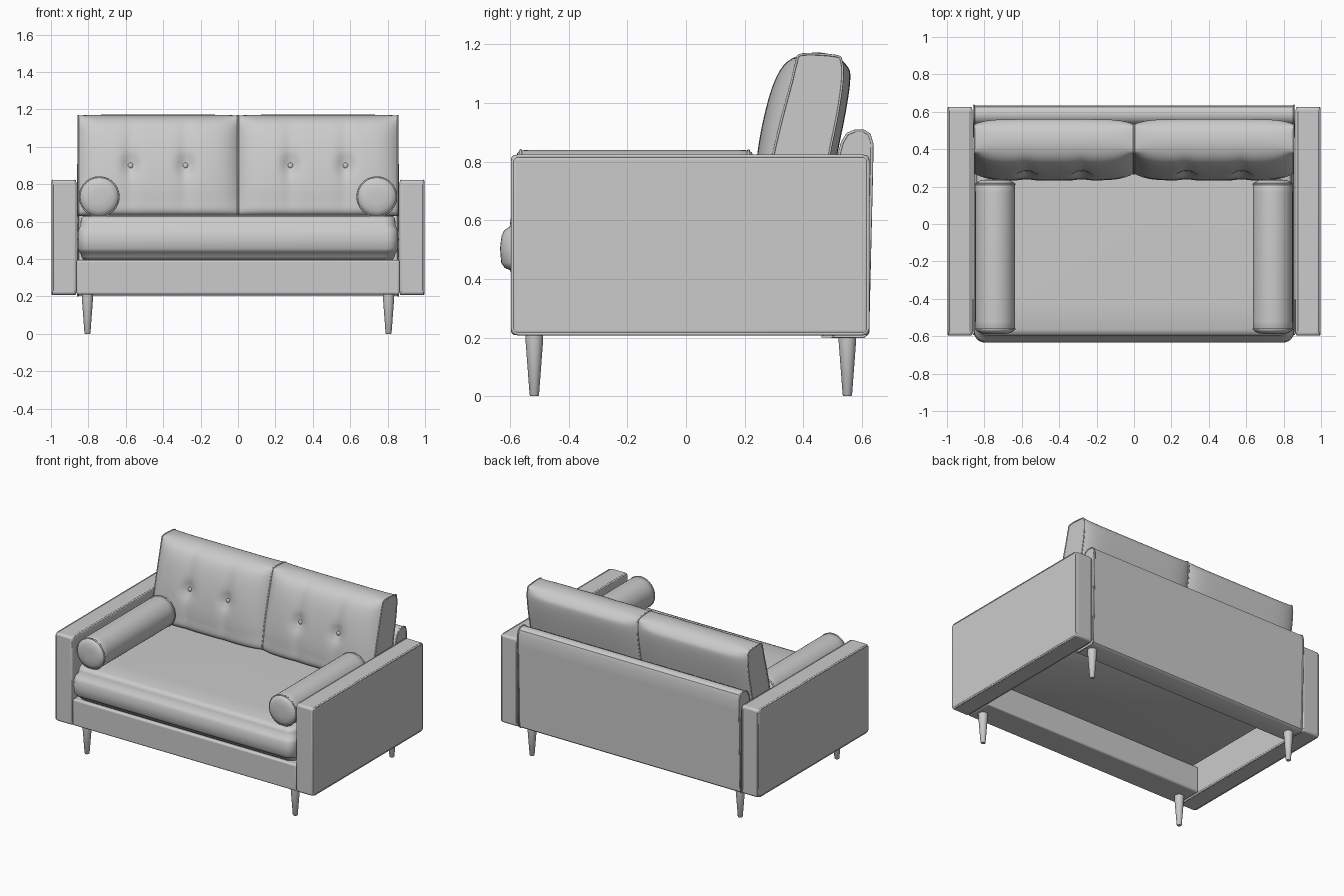
import bpy, bmesh, math
from mathutils import Vector

if "Cube" in bpy.data.objects:
    bpy.data.objects.remove(bpy.data.objects["Cube"])


def finish(obj, angle=40):
    bpy.ops.object.select_all(action='DESELECT')
    obj.select_set(True)
    bpy.context.view_layer.objects.active = obj
    bpy.ops.object.shade_smooth_by_angle(angle=math.radians(angle))
    return obj


def loft(name, rings, angle=40):
    """Skin closed rings of equal length and cap both ends."""
    bm = bmesh.new()
    vr = [[bm.verts.new(p) for p in ring] for ring in rings]
    n = len(vr[0])
    for a, b in zip(vr, vr[1:]):
        for i in range(n):
            j = (i + 1) % n
            bm.faces.new((a[i], a[j], b[j], b[i]))
    bm.faces.new(vr[0])
    bm.faces.new(vr[-1])
    bmesh.ops.recalc_face_normals(bm, faces=bm.faces[:])
    me = bpy.data.meshes.new(name)
    bm.to_mesh(me)
    bm.free()
    obj = bpy.data.objects.new(name, me)
    bpy.context.collection.objects.link(obj)
    return finish(obj, angle)


def box(name, x0, x1, y0, y1, z0, z1, bevel):
    ring = lambda z: [(x0, y0, z), (x1, y0, z), (x1, y1, z), (x0, y1, z)]
    obj = loft(name, [ring(z0), ring(z1)])
    mod = obj.modifiers.new("soft_edges", 'BEVEL')
    mod.width, mod.segments = bevel, 4
    return obj


def rrect(a0, a1, b0, b1, r, n=6):
    pts = []
    for k, (ca, cb) in enumerate([(a1 - r, b1 - r), (a0 + r, b1 - r), (a0 + r, b0 + r), (a1 - r, b0 + r)]):
        for i in range(n + 1):
            t = math.pi / 2 * (k + i / n)
            pts.append((ca + r * math.cos(t), cb + r * math.sin(t)))
    return pts


def circle(r, n=40):
    return [(r * math.cos(2 * math.pi * i / n), r * math.sin(2 * math.pi * i / n)) for i in range(n)]


def smooth_loop(pts, steps=4):
    """Closed Catmull-Rom resampling of a profile."""
    out, n = [], len(pts)
    P = [Vector(p) for p in pts]
    for i in range(n):
        a, b, c, d = P[i - 1], P[i], P[(i + 1) % n], P[(i + 2) % n]
        for s in range(steps):
            t = s / steps
            out.append(0.5 * (2 * b + (c - a) * t + (2 * a - 5 * b + 4 * c - d) * t * t
                              + (3 * b - a - 3 * c + d) * t ** 3))
    return out


def piping(name, pts, r=0.006):
    cu = bpy.data.curves.new(name, 'CURVE')
    cu.dimensions, cu.bevel_depth, cu.bevel_resolution = '3D', r, 2
    sp = cu.splines.new('POLY')
    sp.points.add(len(pts) - 1)
    for p, co in zip(sp.points, pts):
        p.co = (*co, 1)
    sp.use_cyclic_u = True
    bpy.context.collection.objects.link(bpy.data.objects.new(name, cu))


# Front rail of the open-bottomed base
box("front_rail", -0.864, 0.864, -0.595, -0.40, 0.21, 0.395, 0.012)

# Back panel, leaning slightly with a rounded top
back = [(0.465, 0.203), (0.605, 0.203), (0.62, 0.215), (0.633, 0.78), (0.634, 0.86), (0.625, 0.892),
        (0.605, 0.904), (0.575, 0.904), (0.55, 0.893), (0.533, 0.865), (0.515, 0.8)]
loft("back_panel", [[(x, y, z) for y, z in back] for x in (-0.858, 0.858)])

# Seat cushion: stacked rounded outlines with a bulging border
seat_layers = [(0.39, 0.1), (0.397, 0.06), (0.412, 0.042), (0.43, 0.034), (0.437, 0.016), (0.455, 0.004),
               (0.505, 0), (0.545, 0.005), (0.565, 0.014), (0.578, 0.033), (0.605, 0.036), (0.622, 0.046),
               (0.63, 0.07), (0.634, 0.2)]
rings = []
for z, d in seat_layers:
    dx = d * 0.45
    rings.append([(x, y, z) for x, y in rrect(-0.857 + dx, 0.857 - dx, -0.634 + d, 0.53, 0.06)])
loft("seat_cushion", rings, 60)

# Back cushions: full profile in the middle, slim boxed profile at the ends, button tufting
full = smooth_loop([(0.245, 0.64), (0.235, 0.72), (0.242, 0.82), (0.265, 0.95), (0.30, 1.07), (0.345, 1.14),
                    (0.42, 1.170), (0.50, 1.163), (0.55, 1.125), (0.56, 1.08), (0.545, 0.97), (0.515, 0.82),
                    (0.49, 0.68), (0.475, 0.632), (0.36, 0.628)])
slim = smooth_loop([(0.275, 0.64), (0.28, 0.72), (0.297, 0.82), (0.328, 0.95), (0.36, 1.07), (0.376, 1.135),
                    (0.395, 1.165), (0.51, 1.16), (0.53, 1.14), (0.533, 1.08), (0.518, 0.97), (0.488, 0.82),
                    (0.467, 0.68), (0.457, 0.632), (0.36, 0.628)])
BUTTON_X, BUTTON_Z = 0.147, 0.9
for side, sx in (("left", -1), ("right", 1)):
    cx, half = sx * 0.4275, 0.4265
    stations = [half * math.sin(math.pi / 2 * (i / 36 - 1)) for i in range(73)]
    rings = []
    for u in stations:
        w = abs(u / half) ** 7
        ring = []
        for f, e in zip(full, slim):
            p = f.lerp(e, w)
            mid = 0.4 + (p.y - 0.9) * 0.15      # leaning centre line
            y, z = p.x, max(p.y, 0.63)
            front = min(max((mid - y) / 0.1, 0), 1)
            for bx in (-BUTTON_X, BUTTON_X):
                du, dz = u - bx, z - BUTTON_Z
                y += front * 0.026 * math.exp(-(du * du + dz * dz) / 0.002)
                y += front * 0.014 * math.exp(-du * du / 0.0015 - dz * dz / 0.06)
            ring.append((cx + u, y, z))
        rings.append(ring)
    loft(side + "_back_cushion", rings, 45)
    # Seam piping round the cushion ends
    for k in (1, -2):
        piping(side + "_back_cushion_seam", rings[k], 0.004)
    for bx in (-BUTTON_X, BUTTON_X):
        bpy.ops.mesh.primitive_uv_sphere_add(segments=16, ring_count=8, radius=0.015,
                                             location=(cx + bx, 0.29, BUTTON_Z))
        b = bpy.context.object
        b.name = side + "_tuft_button"
        b.scale.y = 0.6
        finish(b, 60)

for side, sx in (("left", -1), ("right", 1)):
    # Arms with piped edges
    xs = sorted((sx * 0.864, sx * 0.997))
    box(side + "_arm", *xs, -0.597, 0.625, 0.208, 0.823, 0.016)
    for x in (0.872, 0.991):
        piping(side + "_arm_piping", [(sx * x, y, z) for y, z in rrect(-0.591, 0.62, 0.213, 0.818, 0.022)])

    # Back panel edge piping
    piping(side + "_back_piping", [(sx * 0.856, y, z) for y, z in back], 0.005)

    # Bolster pillows
    bxc, bzc = sx * 0.742, 0.733
    ends = [(-0.588, 0.04), (-0.584, 0.075), (-0.574, 0.098), (-0.562, 0.105), (-0.52, 0.107), (-0.17, 0.107),
            (0.17, 0.107), (0.212, 0.105), (0.224, 0.098), (0.234, 0.075), (0.238, 0.04)]
    loft(side + "_bolster", [[(bxc + a, y, bzc + b) for a, b in circle(r)] for y, r in ends], 60)
    for y in (-0.563, 0.213):
        piping(side + "_bolster_piping", [(bxc + a, y, bzc + b) for a, b in circle(0.104)], 0.005)

    # Tapered legs
    for place, y in (("front", -0.517), ("back", 0.55)):
        leg = [(0, 0.013), (0.004, 0.016), (0.19, 0.03), (0.23, 0.031)]
        loft(f"{side}_{place}_leg",
             [[(sx * 0.805 + a, y + b, z) for a, b in circle(r, 24)] for z, r in leg])
